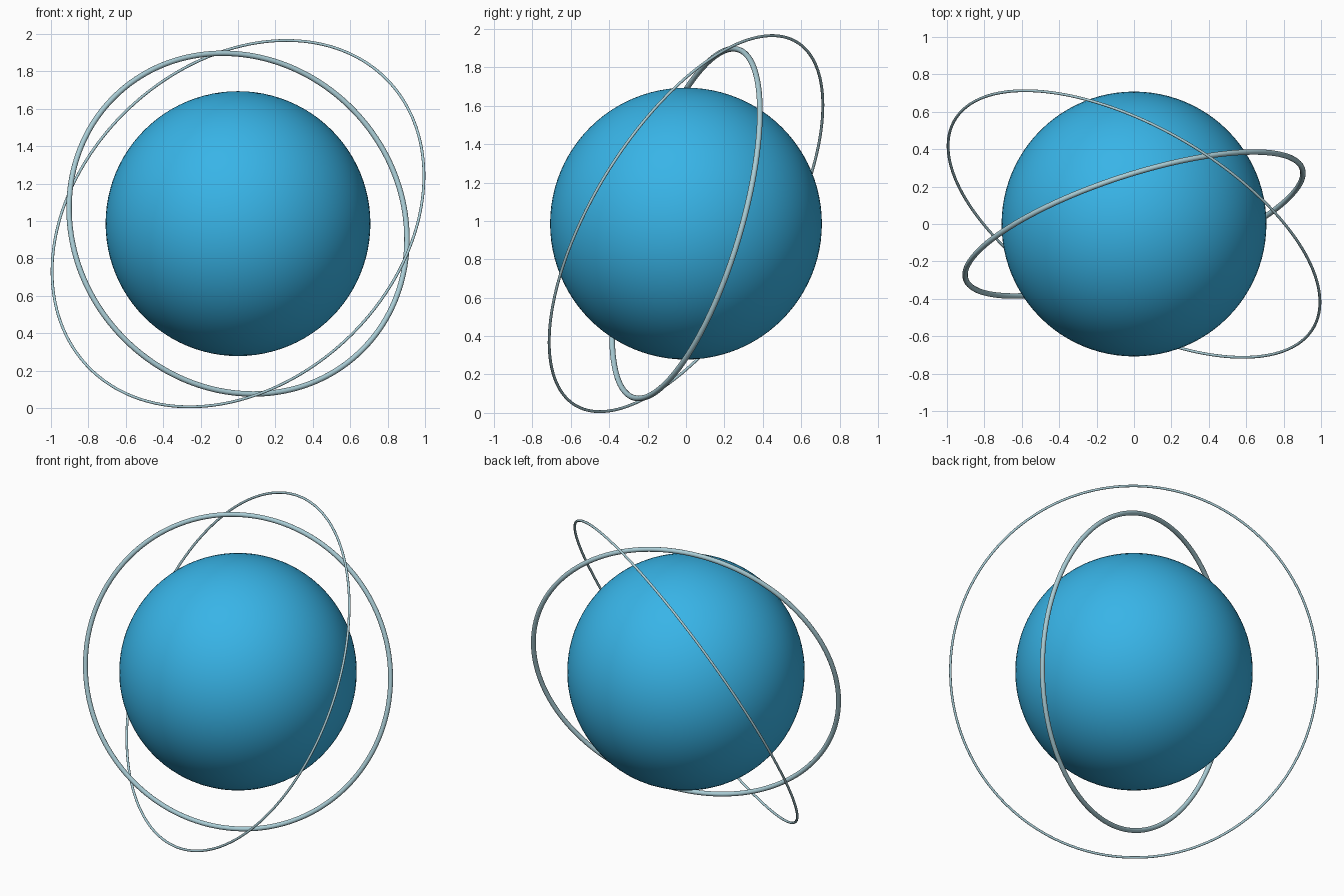
import bpy
from mathutils import Vector

if "Cube" in bpy.data.objects:
    bpy.data.objects.remove(bpy.data.objects["Cube"])

CENTRE = Vector((0, 0, 0.986))


def material(name, rgb):
    m = bpy.data.materials.new(name)
    m.diffuse_color = (*rgb, 1)
    m.use_nodes = True
    m.node_tree.nodes["Principled BSDF"].inputs["Base Color"].default_value = m.diffuse_color
    return m


blue = material("bright_blue", (0.040, 0.465, 0.815))
pale = material("pale_teal", (0.40, 0.61, 0.67))

# central globe
bpy.ops.mesh.primitive_uv_sphere_add(segments=96, ring_count=48, radius=0.708, location=CENTRE)
globe = bpy.context.object
globe.name = "globe"
globe.data.materials.append(blue)
bpy.ops.object.shade_smooth()


def orbit_ring(name, radius, tube, normal):
    """Thin round hoop tilted so its axis follows the given direction."""
    bpy.ops.mesh.primitive_torus_add(major_radius=radius, minor_radius=tube,
                                     major_segments=192, minor_segments=16, location=CENTRE)
    ring = bpy.context.object
    ring.name = name
    ring.rotation_euler = Vector(normal).to_track_quat('Z', 'Y').to_euler()
    ring.data.materials.append(pale)
    bpy.ops.object.shade_smooth()


# two tilted orbit rings
orbit_ring("thick_ring", 0.947, 0.0145, (0.30, -0.913, 0.274))
orbit_ring("thin_ring", 1.108, 0.0075, (0.442, 0.766, -0.468))
